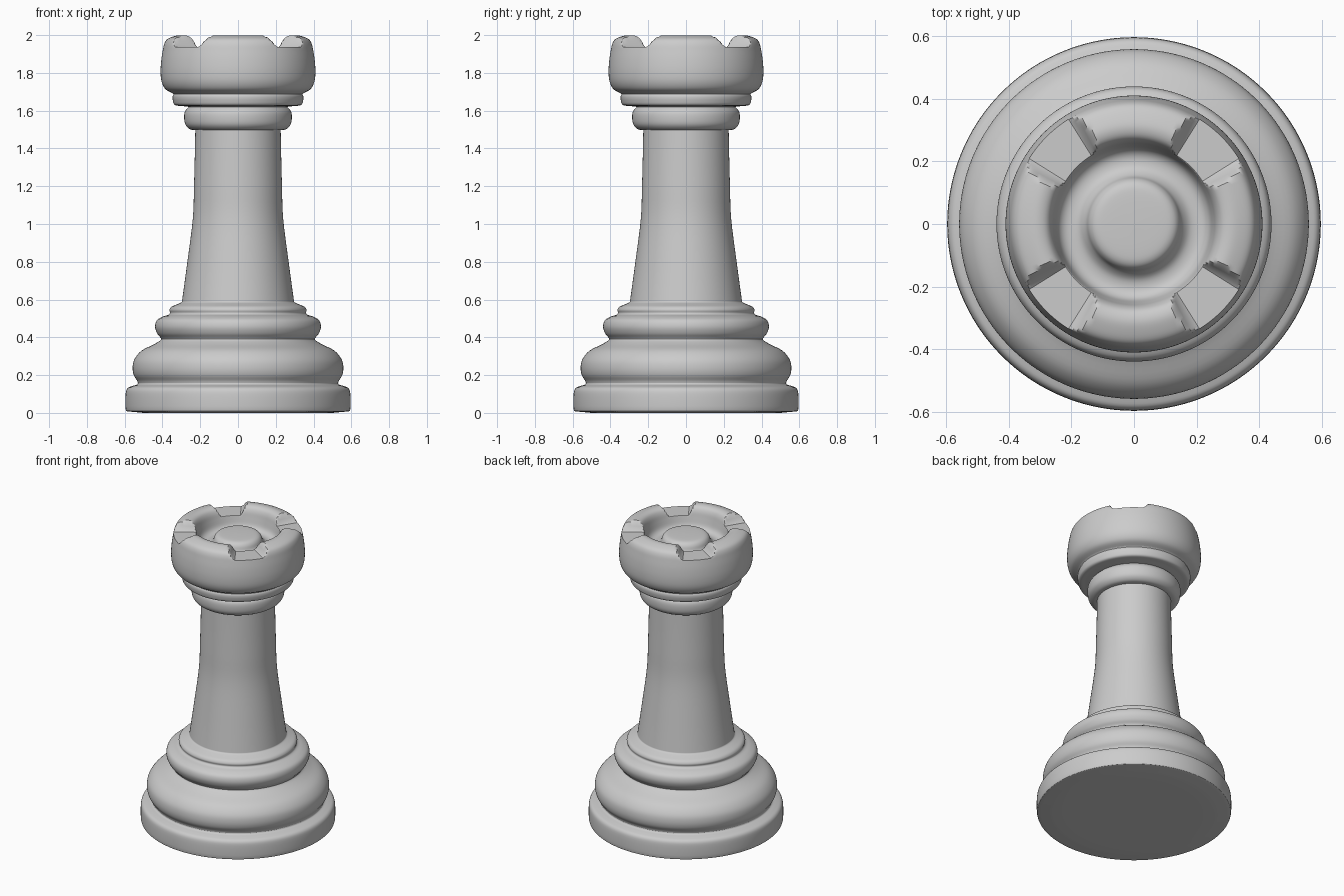
import bpy, bmesh
from math import sin, cos, pi, degrees
from mathutils import Vector

SEGMENTS = 180


def smooth_profile(points, steps=4):
    """Catmull-Rom through (radius, z) points; a doubled point is a corner."""
    p = [Vector(q) for q in points]
    p = [p[0]] + p + [p[-1]]
    out = [p[1]]
    for a, b, c, d in zip(p, p[1:], p[2:], p[3:]):
        if (c - b).length < 1e-6:
            continue
        for i in range(1, steps + 1):
            t = i / steps
            out.append(0.5 * (2 * b + (c - a) * t + (2 * a - 5 * b + 4 * c - d) * t * t
                              + (3 * b - a - 3 * c + d) * t ** 3))
    return out


def lathe(name, points, height=lambda r, z, a: z):
    """Revolve a profile; height() may reshape z around the circle."""
    bm = bmesh.new()
    rings = []
    for r, z in smooth_profile(points):
        if r < 1e-4:
            rings.append([bm.verts.new((0, 0, z))] * SEGMENTS)
        else:
            angles = [2 * pi * i / SEGMENTS for i in range(SEGMENTS)]
            rings.append([bm.verts.new((r * cos(a), r * sin(a), height(r, z, a)))
                          for a in angles])
    for low, high in zip(rings, rings[1:]):
        for i in range(SEGMENTS):
            j = (i + 1) % SEGMENTS
            quad = list(dict.fromkeys((low[i], low[j], high[j], high[i])))
            bm.faces.new(quad)
    bm.normal_update()
    mesh = bpy.data.meshes.new(name)
    bm.to_mesh(mesh)
    bm.free()
    ob = bpy.data.objects.new(name, mesh)
    bpy.context.collection.objects.link(ob)
    bpy.ops.object.select_all(action='DESELECT')
    ob.select_set(True)
    bpy.context.view_layer.objects.active = ob
    bpy.ops.object.shade_smooth_by_angle()
    return ob


def notch(r, z, a):
    """Four gaps in the rim, centred on the diagonals."""
    if r < 0.2 or z < 1.93:
        return z
    off = abs(degrees(a) % 90 - 45)
    t = min(max((off - 14) / 6, 0), 1)
    return min(z, 1.938 + 0.06 * t) if t < 1 else z


# Foot: flat underside and rounded plinth
lathe("foot", [(0, 0), (0.5, 0), (0.5, 0), (0.585, 0.008), (0.585, 0.008), (0.595, 0.02),
               (0.595, 0.10), (0.585, 0.13), (0.56, 0.142), (0.535, 0.15), (0.53, 0.158)])

# Base: wide bulge with two smaller beads above
lathe("base_rings", [(0.53, 0.158), (0.535, 0.172), (0.552, 0.20), (0.558, 0.24), (0.548, 0.285),
                     (0.51, 0.33), (0.445, 0.363), (0.41, 0.385), (0.41, 0.398), (0.428, 0.42),
                     (0.439, 0.455), (0.43, 0.49), (0.40, 0.509), (0.37, 0.519), (0.36, 0.529),
                     (0.363, 0.545), (0.352, 0.562), (0.325, 0.574), (0.30, 0.585), (0.296, 0.595)])

# Tapered shaft
lathe("shaft", [(0.296, 0.595), (0.268, 0.80), (0.239, 1.03), (0.233, 1.20),
                (0.229, 1.35), (0.226, 1.497)])

# Collar under the head
lathe("collar", [(0.226, 1.497), (0.226, 1.497), (0.255, 1.502), (0.278, 1.525), (0.285, 1.56),
                 (0.281, 1.595), (0.26, 1.62), (0.26, 1.62), (0.30, 1.625), (0.30, 1.625),
                 (0.335, 1.63), (0.345, 1.655), (0.346, 1.675), (0.342, 1.687), (0.35, 1.694)])

# Head: drum, notched rim, moat and central knob
lathe("head", [(0.35, 1.694), (0.385, 1.715), (0.405, 1.755), (0.41, 1.81), (0.406, 1.87),
               (0.398, 1.92), (0.39, 1.955), (0.375, 1.978), (0.345, 1.992), (0.31, 1.999),
               (0.28, 1.99), (0.263, 1.965), (0.253, 1.925), (0.24, 1.88), (0.215, 1.86),
               (0.18, 1.862), (0.155, 1.885), (0.143, 1.915), (0.125, 1.932), (0.09, 1.938),
               (0, 1.94)], notch)
